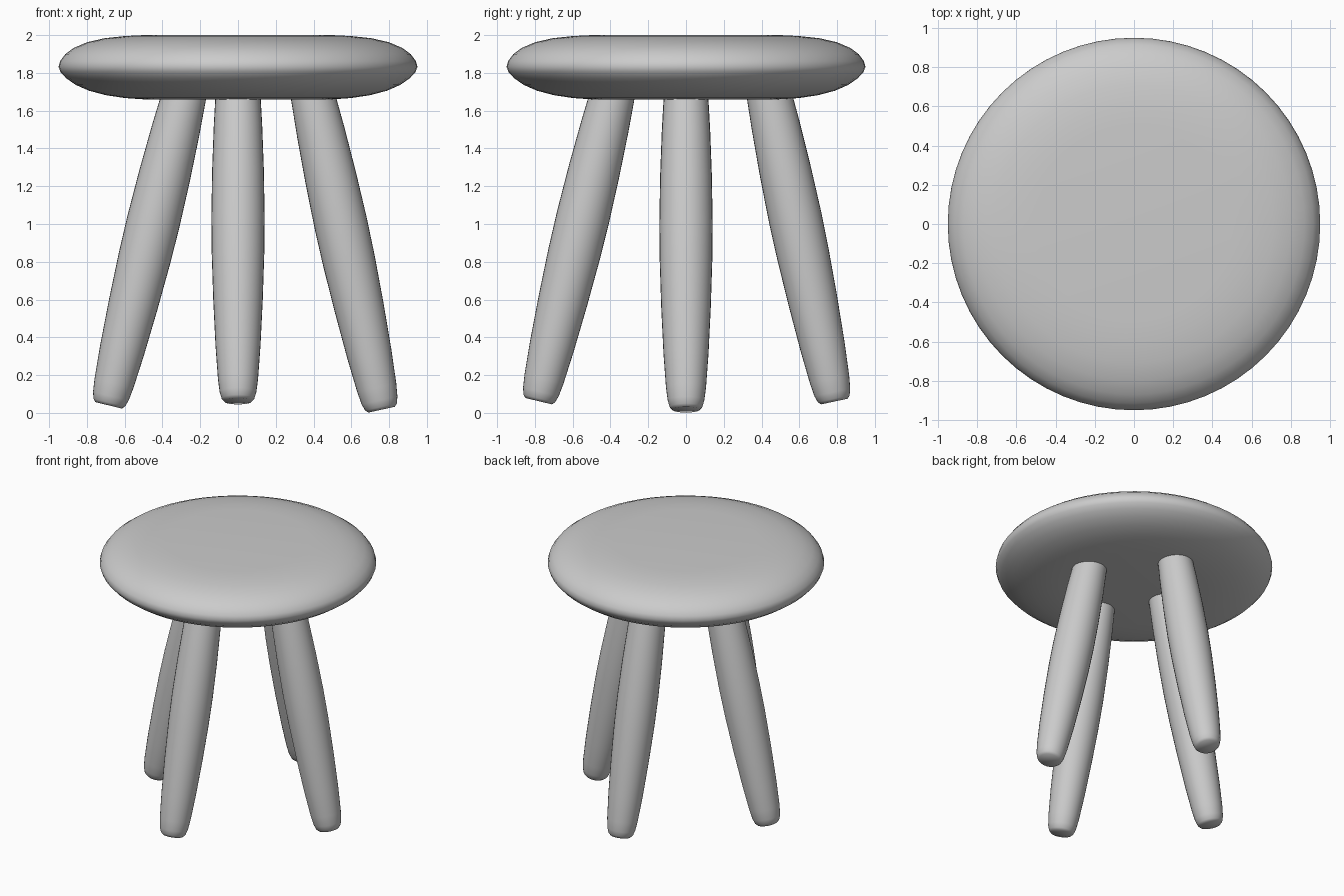
import bpy, bmesh, math
from mathutils import Vector, Matrix

if "Cube" in bpy.data.objects:
    bpy.data.objects.remove(bpy.data.objects["Cube"])


def lathe(name, profile, segments, matrix=Matrix()):
    """Spin an (r, z) profile around z into a closed, smooth solid."""
    bm = bmesh.new()
    rings = []
    for r, z in profile:
        rings.append([bm.verts.new((r * math.cos(a), r * math.sin(a), z))
                      for a in (2 * math.pi * i / segments for i in range(segments))])
    for lo, hi in zip(rings, rings[1:]):
        for i in range(segments):
            j = (i + 1) % segments
            bm.faces.new((lo[i], lo[j], hi[j], hi[i]))
    bm.faces.new(rings[0][::-1])
    bm.faces.new(rings[-1])
    bm.transform(matrix)
    mesh = bpy.data.meshes.new(name)
    bm.to_mesh(mesh)
    bm.free()
    obj = bpy.data.objects.new(name, mesh)
    bpy.context.collection.objects.link(obj)
    bpy.ops.object.select_all(action='DESELECT')
    obj.select_set(True)
    bpy.context.view_layer.objects.active = obj
    bpy.ops.object.shade_smooth_by_angle(angle=math.radians(50))
    return obj


# Cushion-like round seat
SEAT = [(0.50, 1.660), (0.60, 1.667), (0.70, 1.682), (0.79, 1.706), (0.86, 1.737),
        (0.91, 1.772), (0.94, 1.805), (0.95, 1.832), (0.942, 1.862), (0.915, 1.899),
        (0.87, 1.932), (0.80, 1.962), (0.71, 1.983), (0.60, 1.995), (0.50, 2.0)]
lathe("seat", SEAT, 64)

# Barrel-shaped legs: radius against distance from the foot
LEG = [(0.072, 0.0), (0.086, 0.015), (0.097, 0.05), (0.106, 0.12), (0.119, 0.30),
       (0.131, 0.55), (0.139, 0.80), (0.141, 1.0), (0.137, 1.25), (0.128, 1.50),
       (0.117, 1.70), (0.112, 1.76)]

# Foot centre and the point where each leg's axis meets the seat
LEGS = {
    "left_leg": ((-0.685, 0, 0.04), (-0.29, 0, 1.66)),
    "right_leg": ((0.76, 0, 0.017), (0.40, 0, 1.66)),
    "front_leg": ((0, -0.78, 0.062), (0, -0.395, 1.66)),
    "back_leg": ((0, 0.785, 0.06), (0, 0.445, 1.66)),
}
for name, (foot, top) in LEGS.items():
    axis = Vector(top) - Vector(foot)
    turn = Vector((0, 0, 1)).rotation_difference(axis).to_matrix().to_4x4()
    lathe(name, LEG, 32, Matrix.Translation(foot) @ turn)
